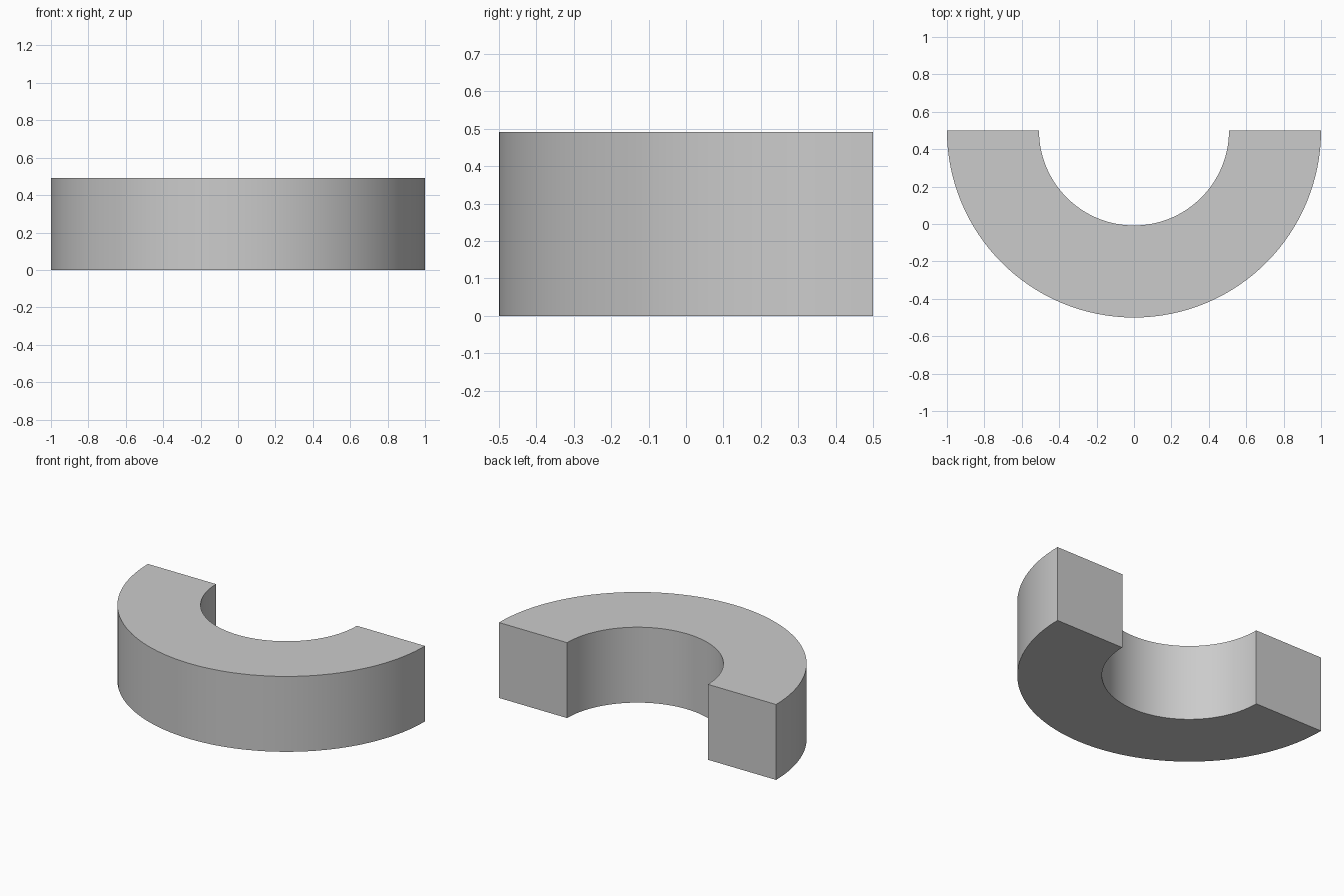
import bpy, bmesh
from math import pi, radians
from mathutils import Matrix, Vector

if "Cube" in bpy.data.objects:
    bpy.data.objects.remove(bpy.data.objects["Cube"])

OUTER, INNER, HEIGHT, STEPS = 1.0, 0.508, 0.492, 64
CENTRE_Y = 0.5

bm = bmesh.new()

# Square section at the left end of the arc
section = [(-OUTER, 0), (-INNER, 0), (-INNER, HEIGHT), (-OUTER, HEIGHT)]
start = bm.faces.new([bm.verts.new((x, CENTRE_Y, z)) for x, z in section])

# Sweep the section half a turn round the front, keeping both end caps
bmesh.ops.spin(bm, geom=[start] + start.edges[:] + start.verts[:],
               cent=(0, CENTRE_Y, 0), axis=(0, 0, 1), angle=pi,
               steps=STEPS, use_duplicate=False)
bmesh.ops.recalc_face_normals(bm, faces=bm.faces[:])

mesh = bpy.data.meshes.new("half_ring")
bm.to_mesh(mesh)
bm.free()
ring = bpy.data.objects.new("half_ring", mesh)
bpy.context.collection.objects.link(ring)

# Smooth curved walls with crisp edges
bpy.context.view_layer.objects.active = ring
ring.select_set(True)
bpy.ops.object.shade_smooth_by_angle(angle=radians(30))
